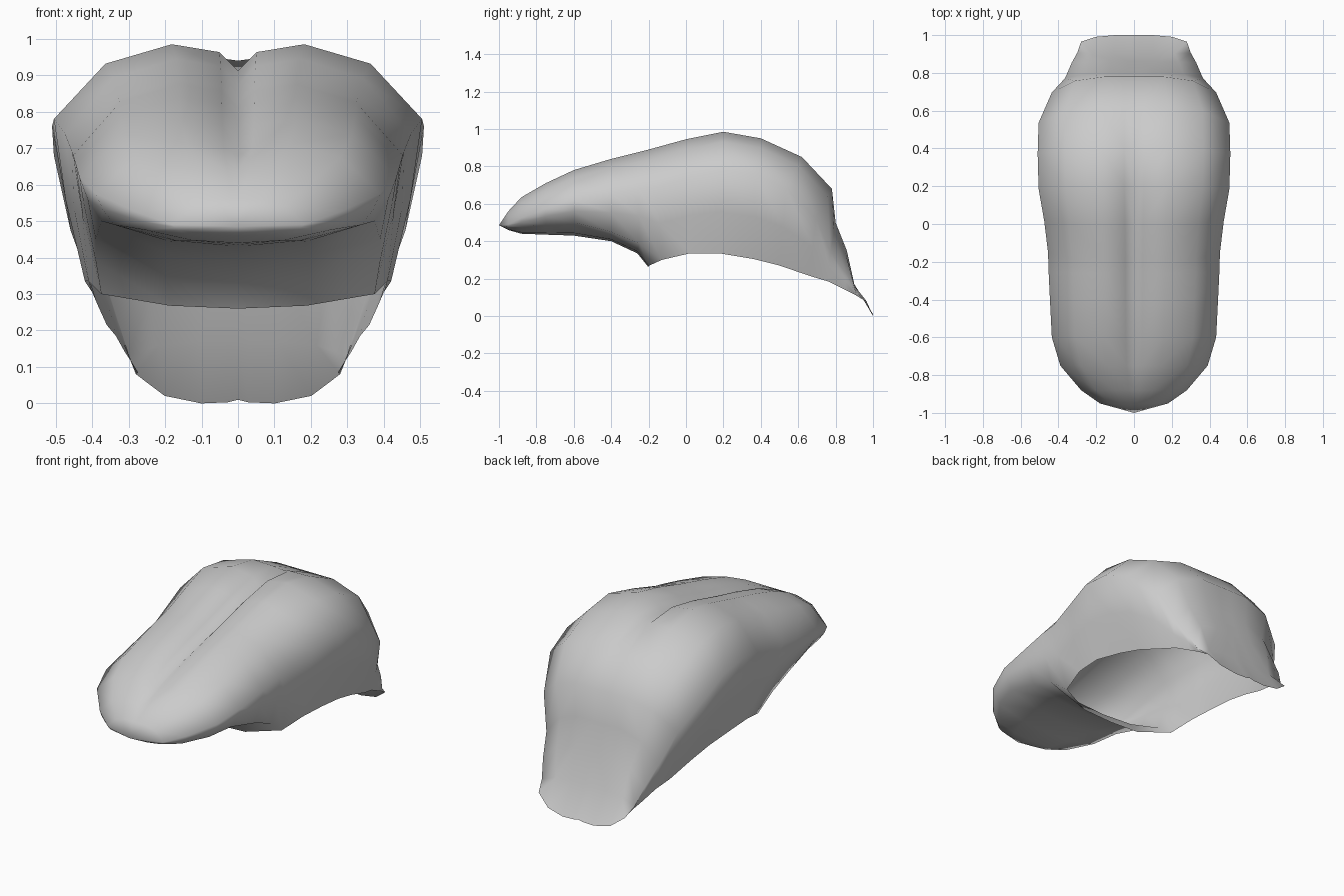
import bpy
import bmesh
from mathutils import Vector

# Remove the default cube only
default_cube = bpy.data.objects.get("Cube")
if default_cube:
    bpy.data.objects.remove(default_cube, do_unlink=True)

# Single pale grey colour for the whole shell
GREY = (0.6, 0.6, 0.6, 1.0)
material = bpy.data.materials.new("pale_grey")
material.use_nodes = True
material.diffuse_color = GREY
shader = next(n for n in material.node_tree.nodes if n.type == "BSDF_PRINCIPLED")
shader.inputs["Base Color"].default_value = GREY

# Half of the rounded upper profile: (width fraction, height fraction)
UPPER_PROFILE = [(0, 1), (.1, 1), (.36, 1), (.72, .74), (1, 0)]

# Front sections, closed underneath:
# crest y, crest z, half width, edge z, corner x, y, z, groove depth, belly z
FRONT_SECTIONS = [
    (-.95, .56, .18, .49, .16, -.95, .475, 0, .46),
    (-.88, .635, .28, .525, .25, -.88, .475, 0, .44),
    (-.75, .71, .39, .575, .34, -.75, .49, .03, .435),
    (-.6, .78, .435, .62, .375, -.6, .5, .05, .43),
    (-.4, .84, .445, .655, .39, -.4, .45, .06, .4),
    (-.26, .875, .452, .68, .39, -.25, .39, .065, .335),
    (-.2, .89, .455, .69, .375, -.13, .3, .065, .26),
]

# Rear sections, open underneath and fanning down to the tail
REAR_SECTIONS = [
    (0, .945, .475, .74, .41, .02, .335, .07),
    (.2, .985, .505, .78, .42, .18, .335, .072),
    (.4, .95, .51, .76, .4, .36, .305, .01),
    (.62, .85, .505, .68, .385, .5, .27, 0),
    (.78, .68, .435, .52, .36, .66, .215, 0),
    (.8, .5, .365, .34, .335, .76, .185, 0),
    (.86, .35, .33, .23, .31, .85, .14, 0),
    (.9, .17, .3, .13, .29, .91, .11, 0),
    (1, 0, .28, .08, .275, .95, .085, -.01),
]


def section_points(section):
    """Points from the centre crest, over the side, to the lower edge."""
    y, z, width, edge_z, corner_x, corner_y, corner_z, groove = section[:8]
    crest = Vector((0, y, z))
    edge = Vector((0, y + (corner_y - y) * .7, edge_z))
    corner = Vector((corner_x, corner_y, corner_z))
    points = []
    for across, height in UPPER_PROFILE:
        point = edge.lerp(crest, height)
        point.x = width * across
        points.append(point)
    # Centre groove with softened shoulders
    points[0].z -= groove
    points[1].z -= groove * .3
    # Side wall, bulging slightly
    wall = points[-1].lerp(corner, .5)
    wall.x += (width - corner_x) * .12
    points += [wall, corner]
    # Underside back to the centre line
    if len(section) > 8:
        belly_z = section[8]
        points.append(Vector((corner_x * .5, y, belly_z + (corner_z - belly_z) * .2)))
        points.append(Vector((0, y, belly_z)))
    return points


# Loft the sections, starting from the pointed tip
rows = [section_points(s) for s in FRONT_SECTIONS + REAR_SECTIONS]
rows.insert(0, [Vector((0, -1, .485)) for _ in rows[0]])

bm = bmesh.new()
grid = [[bm.verts.new(p) for p in row] for row in rows]
for row, following in zip(grid, grid[1:]):
    for j in range(min(len(row), len(following)) - 1):
        bm.faces.new((row[j], row[j + 1], following[j + 1], following[j]))
bmesh.ops.remove_doubles(bm, verts=bm.verts, dist=.0005)
for face in bm.faces:
    face.smooth = True

mesh = bpy.data.meshes.new("tongue_shell")
bm.to_mesh(mesh)
bm.free()
mesh.materials.append(material)
shell = bpy.data.objects.new("tongue_shell", mesh)
bpy.context.collection.objects.link(shell)

# Mirror the half across the centre line
mirror = shell.modifiers.new("Mirror", "MIRROR")
mirror.use_axis[0] = True
mirror.use_mirror_merge = True
mirror.merge_threshold = .001
